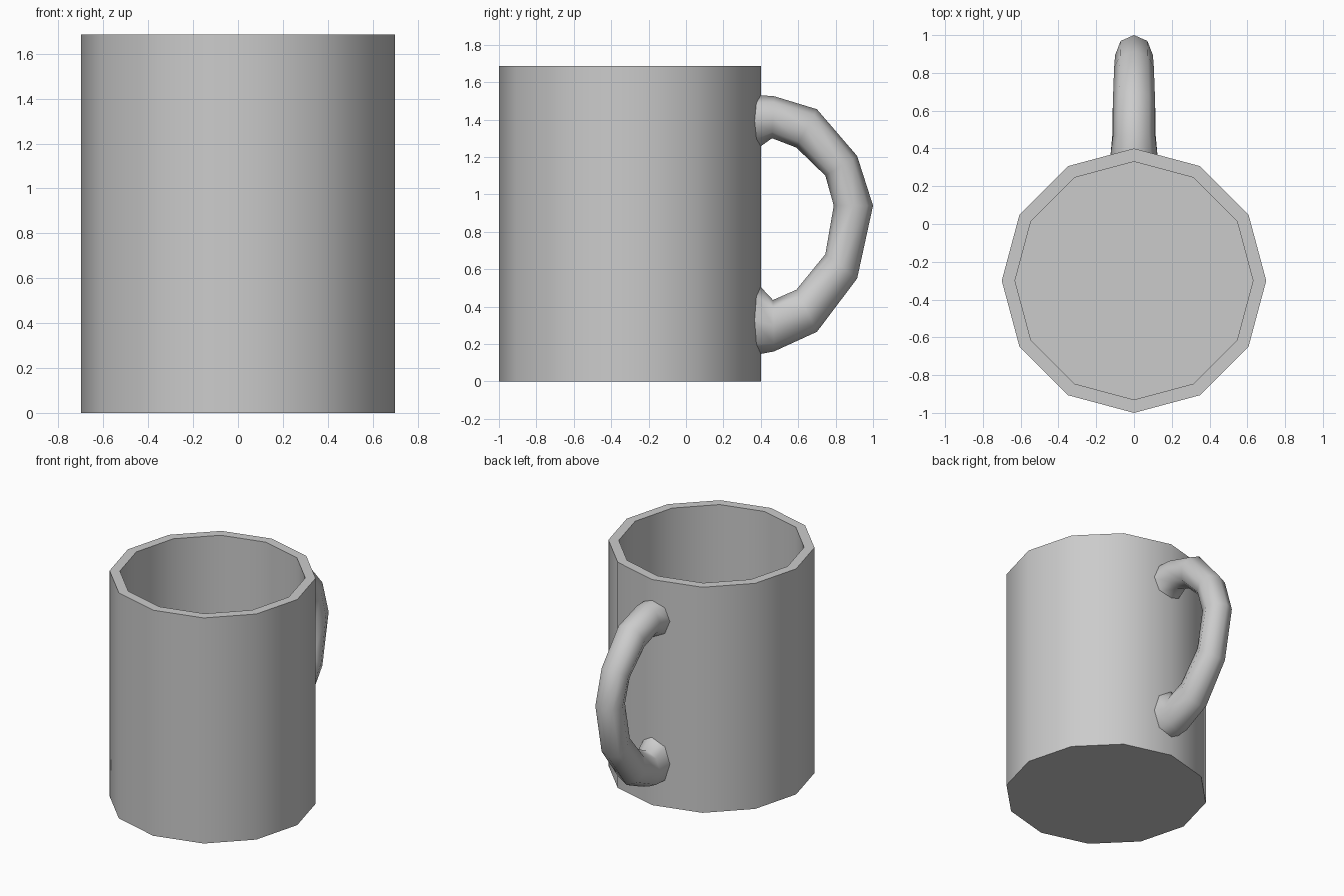
import bpy, bmesh, math

if "Cube" in bpy.data.objects:
    bpy.data.objects.remove(bpy.data.objects["Cube"])

SIDES, CY, HEIGHT = 12, -0.3, 1.685


def finish(bm, name, angle):
    bmesh.ops.recalc_face_normals(bm, faces=bm.faces[:])
    mesh = bpy.data.meshes.new(name)
    bm.to_mesh(mesh)
    bm.free()
    obj = bpy.data.objects.new(name, mesh)
    bpy.context.collection.objects.link(obj)
    mesh.shade_smooth()
    mesh.set_sharp_from_angle(angle=math.radians(angle))
    return obj


def loft(rings, name, angle):
    # Skin a list of vertex rings and cap both ends
    bm = bmesh.new()
    loops = [[bm.verts.new(p) for p in ring] for ring in rings]
    n = len(loops[0])
    for a, b in zip(loops, loops[1:]):
        for i in range(n):
            j = (i + 1) % n
            bm.faces.new((a[i], a[j], b[j], b[i]))
    bm.faces.new(loops[0])
    bm.faces.new(loops[-1])
    return finish(bm, name, angle)


# Cup: outer wall, rim, inner wall and floor from one profile (radius, z)
profile = [(0.7, 0), (0.7, HEIGHT), (0.63, HEIGHT), (0.63, 0.08)]
cup_rings = []
for r, z in profile:
    cup_rings.append([(r * math.cos(math.tau * i / SIDES),
                       CY + r * math.sin(math.tau * i / SIDES), z)
                      for i in range(SIDES)])
loft(cup_rings, "cup_body", 40)

# Handle: octagonal sections given by outer (y, z), inner (y, z), half width
sections = [
    ((0.40, 1.53), (0.40, 1.25), 0.125),
    ((0.47, 1.525), (0.46, 1.30), 0.112),
    ((0.70, 1.455), (0.59, 1.25), 0.112),
    ((0.915, 1.205), (0.745, 1.10), 0.105),
    ((1.00, 0.94), (0.79, 0.94), 0.10),
    ((0.915, 0.55), (0.745, 0.68), 0.105),
    ((0.70, 0.265), (0.59, 0.49), 0.112),
    ((0.47, 0.16), (0.465, 0.435), 0.115),
    ((0.40, 0.145), (0.40, 0.515), 0.125),
]
handle_rings = []
for k, (o, n, w) in enumerate(sections):
    ring = []
    for i in range(8):
        c, s = math.cos(math.tau * i / 8), math.sin(math.tau * i / 8)
        x = w * s
        y = (o[0] + n[0]) / 2 + c * (o[0] - n[0]) / 2
        z = (o[1] + n[1]) / 2 + c * (o[1] - n[1]) / 2
        # End sections follow the faceted wall, slightly embedded
        if k in (0, len(sections) - 1):
            y -= abs(x) * math.tan(math.radians(15)) + 0.01
        ring.append((x, y, z))
    handle_rings.append(ring)
loft(handle_rings, "handle", 65)
